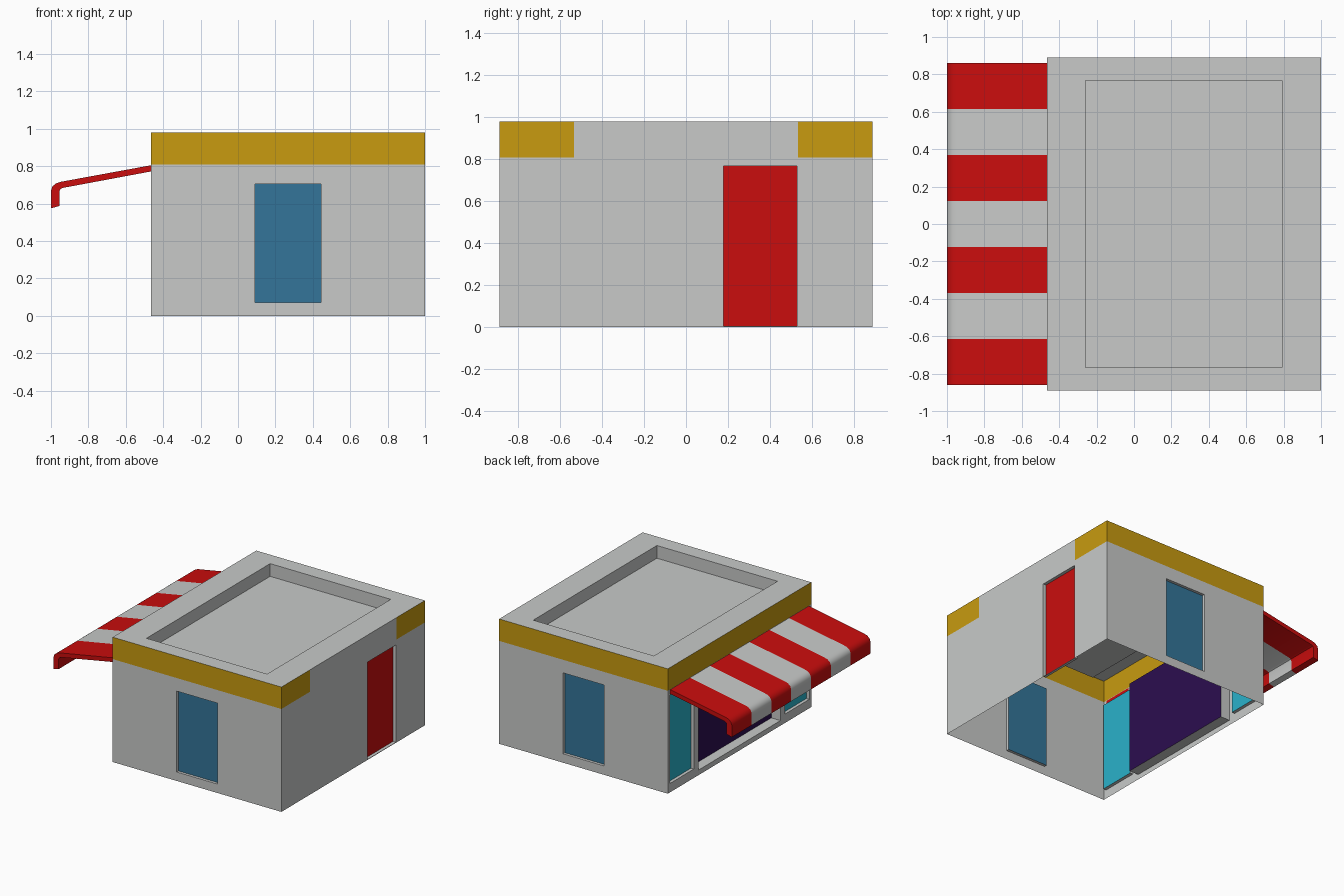
import bpy
from mathutils import Vector

if "Cube" in bpy.data.objects:
    bpy.data.objects.remove(bpy.data.objects["Cube"])


def material(name, rgb):
    m = bpy.data.materials.new(name)
    m.diffuse_color = (*rgb, 1)
    m.use_nodes = True
    m.node_tree.nodes["Principled BSDF"].inputs["Base Color"].default_value = m.diffuse_color
    return m


GRAY = material("wall_gray", (0.578, 0.59, 0.582))
GOLD = material("band_gold", (0.578, 0.328, 0.005))
RED = material("red", (0.59, 0.004, 0.004))
BLUE = material("window_blue", (0.033, 0.178, 0.319))
CYAN = material("shop_glass_cyan", (0.023, 0.445, 0.591))
PURPLE = material("shop_glass_purple", (0.024, 0.004, 0.078))

X0, X1, Y, H, BAND = -0.465, 1.0, 0.89, 0.98, 0.808


def build(name, quads, mats):
    """Mesh from (corners, facing direction, material index) polygons."""
    verts, faces, idx, seen = [], [], [], {}
    for pts, facing, mi in quads:
        pts = [Vector(p) for p in pts]
        if (pts[1] - pts[0]).cross(pts[2] - pts[1]).dot(Vector(facing)) < 0:
            pts.reverse()
        face = []
        for p in pts:
            key = tuple(round(c, 5) for c in p)
            if key not in seen:
                seen[key] = len(verts)
                verts.append(key)
            face.append(seen[key])
        faces.append(face)
        idx.append(mi)
    me = bpy.data.meshes.new(name)
    me.from_pydata(verts, [], faces)
    for m in mats:
        me.materials.append(m)
    for p, mi in zip(me.polygons, idx):
        p.material_index = mi
    ob = bpy.data.objects.new(name, me)
    bpy.context.collection.objects.link(ob)
    return ob


def wall(name, place, normal, u0, u1, openings, gold):
    """Thin wall cut by openings (u0, u1, z0, z1, depth, material, name).
    place(u, z, depth) gives the 3D point; gold(u) tells where the band runs."""
    us = sorted({u0, u1, *[o[0] for o in openings], *[o[1] for o in openings],
                 *([-0.535, 0.535] if name == "right_wall" else [])})
    zs = sorted({0, BAND, H, *[o[2] for o in openings], *[o[3] for o in openings]})
    quads = []
    for a, b in zip(us, us[1:]):
        for c, d in zip(zs, zs[1:]):
            u, z = (a + b) / 2, (c + d) / 2
            if any(o[0] < u < o[1] and o[2] < z < o[3] for o in openings):
                continue
            quads.append(([place(a, c, 0), place(b, c, 0), place(b, d, 0), place(a, d, 0)],
                          normal, int(z > BAND and gold(u))))
    for a, b, c, d, depth, mat, label in openings:
        if not mat:
            continue
        rim = [(a, c), (b, c), (b, d), (a, d)]
        mid = Vector(place((a + b) / 2, (c + d) / 2, depth / 2))
        # reveal around the opening
        for p, q in zip(rim, rim[1:] + rim[:1]):
            pts = [place(*p, 0), place(*q, 0), place(*q, depth), place(*p, depth)]
            centre = sum((Vector(v) for v in pts), Vector()) / 4
            quads.append((pts, mid - centre, 0))
        # recessed panel
        build(label, [([place(*p, depth) for p in rim], normal, 0)], [mat])
    build(name, quads, [GRAY, GOLD])


# Front and back walls, each with one tall window
for side, s in (("front", -1), ("back", 1)):
    wall(side + "_wall", lambda u, z, d, s=s: (u, s * (Y - d), z), (0, s, 0), X0, X1,
         [(0.09, 0.445, 0.07, 0.705, 0.022, BLUE, side + "_window")], lambda u: True)

# Right wall with the door; the band only wraps round the ends
wall("right_wall", lambda u, z, d: (X1 - d, u, z), (1, 0, 0), -Y, Y,
     [(0.18, 0.53, 0.004, 0.768, 0.025, RED, "door")], lambda u: abs(u) > 0.535)

# Left shopfront: two side panes, deep middle pane, slot for the awning
wall("shopfront_wall", lambda u, z, d: (X0 + d, u, z), (-1, 0, 0), -Y, Y,
     [(-0.865, -0.567, 0.07, 0.762, 0.025, CYAN, "side_pane_front"),
      (0.567, 0.865, 0.07, 0.762, 0.025, CYAN, "side_pane_back"),
      (-0.508, 0.508, 0.04, 0.762, 0.08, PURPLE, "middle_pane"),
      (-0.86, 0.86, 0.772, 0.805, 0, None, "")], lambda u: True)

# Roof: flat rim, sunken middle
FLOOR = 0.88
outer = [(X0, -Y), (X1, -Y), (X1, Y), (X0, Y)]
inner = [(-0.258, -0.767), (0.79, -0.767), (0.79, 0.767), (-0.258, 0.767)]
roof = [([(*p, FLOOR) for p in inner], (0, 0, 1), 0)]
for i in range(4):
    j = (i + 1) % 4
    p, q = inner[i], inner[j]
    roof.append(([(*outer[i], H), (*outer[j], H), (*q, H), (*p, H)], (0, 0, 1), 0))
    inward = (0.266 - (p[0] + q[0]) / 2, -(p[1] + q[1]) / 2, 0)
    roof.append(([(*p, H), (*q, H), (*q, FLOOR), (*p, FLOOR)], inward, 0))
build("roof", roof, [GRAY])

# Awning: bent profile swept along y in seven alternating stripes
profile = [(X0, 0.805), (-0.945, 0.717), (-0.971, 0.709), (-0.991, 0.693), (-1.0, 0.67),
           (-1.0, 0.575), (-0.955, 0.587), (-0.955, 0.664), (-0.95, 0.677),
           (-0.937, 0.684), (X0, 0.772)]
N, W = 7, 0.86
awning = []
for k in range(N):
    ya, yb = -W + 2 * W * k / N, -W + 2 * W * (k + 1) / N
    for i, (p, q) in enumerate(zip(profile, profile[1:] + profile[:1])):
        out = (-(q[1] - p[1]), 0, q[0] - p[0])
        out = (q[1] - p[1], 0, -(q[0] - p[0]))
        awning.append(([(p[0], ya, p[1]), (q[0], ya, q[1]), (q[0], yb, q[1]), (p[0], yb, p[1])],
                       out, k % 2))
for y, s in ((-W, -1), (W, 1)):
    # end caps, split into the quads between top and underside
    n = len(profile)
    for i in range(n // 2):
        ring = [profile[i], profile[i + 1], profile[n - 2 - i], profile[n - 1 - i]]
        ring = list(dict.fromkeys(ring))
        if len(ring) > 2:
            awning.append(([(x, y, z) for x, z in ring], (0, s, 0), 0))
ob = build("awning", awning, [RED, GRAY])
bpy.context.view_layer.objects.active = ob
ob.select_set(True)
bpy.ops.object.shade_smooth_by_angle(angle=0.6)
